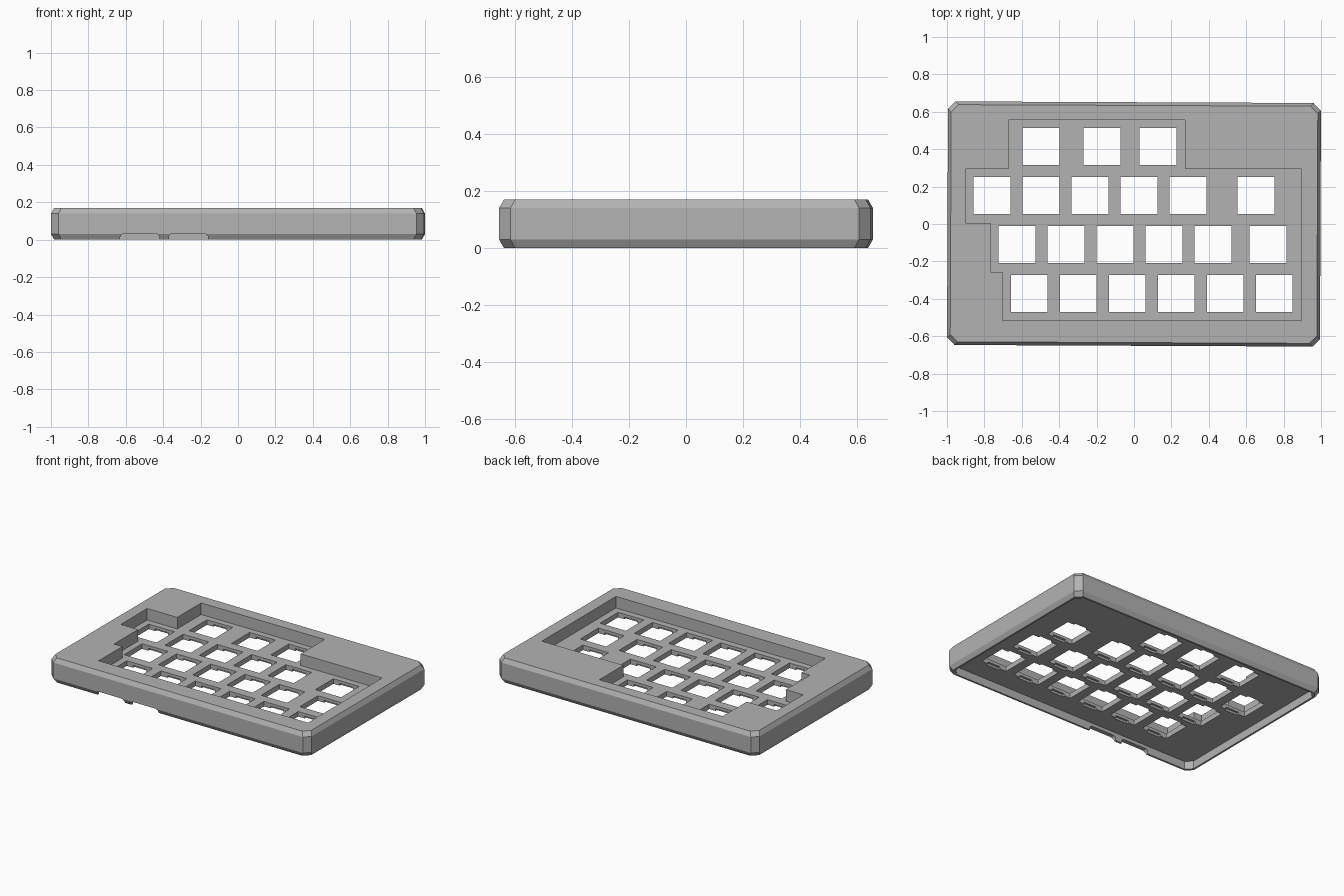
import bpy
import bmesh
import math
from mathutils import Matrix

cube = bpy.data.objects.get("Cube")
if cube:
    bpy.data.objects.remove(cube, do_unlink=True)

HALF_X, HALF_Y, TOP = 0.997, 0.651, 0.17
PLATE_LOW, PLATE_TOP = 0.055, 0.09
KEY = 0.197
PITCH = 0.262

grey = bpy.data.materials.new("case grey")
grey.use_nodes = True
colour = (0.45, 0.45, 0.45, 1)
grey.diffuse_color = colour
grey.node_tree.nodes["Principled BSDF"].inputs["Base Color"].default_value = colour


def make_object(name, bm):
    bmesh.ops.recalc_face_normals(bm, faces=bm.faces)
    mesh = bpy.data.meshes.new(name)
    bm.to_mesh(mesh)
    bm.free()
    mesh.materials.append(grey)
    obj = bpy.data.objects.new(name, mesh)
    bpy.context.collection.objects.link(obj)
    return obj


def loft(bm, rings):
    """Skin a stack of matching closed rings and cap both ends."""
    loops = [[bm.verts.new(p) for p in ring] for ring in rings]
    for a, b in zip(loops, loops[1:]):
        for i in range(len(a)):
            j = (i + 1) % len(a)
            bm.faces.new((a[i], a[j], b[j], b[i]))
    bm.faces.new(loops[0])
    bm.faces.new(loops[-1])


def chamfered_ring(inset, z, corner=0.04):
    """Rectangle with cut corners, turned very slightly about z."""
    x, y = HALF_X - inset, HALF_Y - inset
    pts = [(x - corner, -y), (x, corner - y), (x, y - corner), (x - corner, y),
           (corner - x, y), (-x, y - corner), (-x, corner - y), (corner - x, -y)]
    turn = Matrix.Rotation(math.radians(-0.25), 3, "Z")
    return [turn @ Matrix.Translation((px, py, z)).to_translation() for px, py in pts]


def add_box(bm, x, y, z0, z1, sx, sy):
    m = Matrix.Translation((x, y, (z0 + z1) / 2)) @ Matrix.Diagonal((sx, sy, z1 - z0, 1))
    bmesh.ops.create_cube(bm, size=1, matrix=m)


def cut(target, bm):
    """Subtract a cutter and discard it."""
    cutter = make_object("cutter", bm)
    cutter.hide_render = True
    mod = target.modifiers.new("cut", "BOOLEAN")
    mod.operation = "DIFFERENCE"
    mod.solver = "EXACT"
    mod.object = cutter
    bpy.context.view_layer.objects.active = target
    bpy.ops.object.modifier_apply(modifier=mod.name)
    bpy.data.objects.remove(cutter, do_unlink=True)


# Outer shell with bevelled rims and corners
bm = bmesh.new()
loft(bm, [chamfered_ring(0.017, 0), chamfered_ring(0, 0.03),
          chamfered_ring(0, TOP - 0.03), chamfered_ring(0.017, TOP)])
case = make_object("keyboard_case", bm)

# Hollow underside
bm = bmesh.new()
loft(bm, [chamfered_ring(0.03, -0.1), chamfered_ring(0.03, PLATE_LOW)])
cut(case, bm)

# Stepped recess around the keys
outline = [(-0.67, 0.555), (0.273, 0.555), (0.273, 0.294), (0.896, 0.294),
           (0.896, -0.515), (-0.704, -0.515), (-0.704, -0.257), (-0.768, -0.257),
           (-0.768, 0.006), (-0.9, 0.006), (-0.9, 0.294), (-0.67, 0.294)]
bm = bmesh.new()
loft(bm, [[(x, y, z) for x, y in outline] for z in (PLATE_TOP, TOP + 0.1)])
cut(case, bm)

# Key positions, row by row from the back
rows = [
    (0.414, [-0.497, -0.171, 0.128]),
    (0.152, [-0.759 + i * PITCH for i in range(5)] + [0.652]),
    (-0.11, [-0.626 + i * PITCH for i in range(5)] + [0.717]),
    (-0.372, [-0.56 + i * PITCH for i in range(6)]),
]
keys = [(x, y) for y, xs in rows for x in xs]

# Square key openings
bm = bmesh.new()
for x, y in keys:
    add_box(bm, x, y, 0.02, 0.13, KEY, KEY)
cut(case, bm)

# Clip slots beneath the front and back of each opening
bm = bmesh.new()
for x, y in keys:
    add_box(bm, x, y, 0.02, PLATE_TOP - 0.02, 0.1, KEY + 0.03)
cut(case, bm)

# Two rounded cable notches through the front wall
bm = bmesh.new()
radius = 0.02
for x0, x1 in ((-0.63, -0.42), (-0.37, -0.16)):
    profile = [(x0, -0.05), (x1, -0.05)]
    for cx, start in ((x1 - radius, 0), (x0 + radius, 90)):
        for step in range(5):
            a = math.radians(start + step * 22.5)
            profile.append((cx + radius * math.cos(a), 0.012 + radius * math.sin(a)))
    loft(bm, [[(x, y, z) for x, z in profile] for y in (-0.75, -0.59)])
cut(case, bm)
